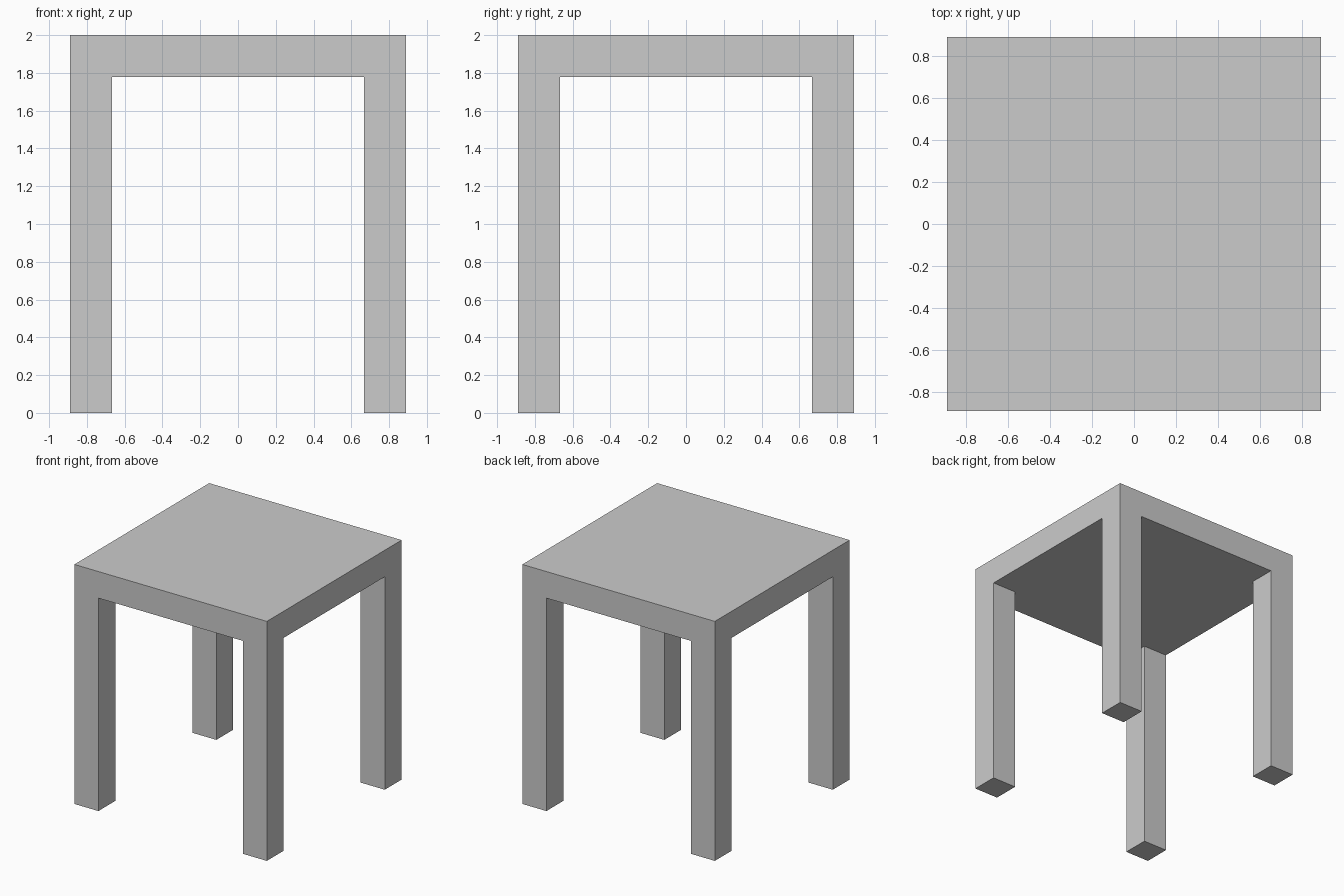
import bpy, bmesh
from mathutils import Matrix, Vector

if "Cube" in bpy.data.objects:
    bpy.data.objects.remove(bpy.data.objects["Cube"])

HALF = 0.889       # half width of the table
INNER = 0.667      # inner side of the legs
UNDER = 1.778      # underside of the top
TOP = 2.0

# table top slab
bm = bmesh.new()
bmesh.ops.create_cube(bm, size=1, matrix=Matrix.Translation((0, 0, (TOP + UNDER) / 2))
                      @ Matrix.Diagonal((2 * HALF, 2 * HALF, TOP - UNDER, 1)))

# cut lines that mark out the leg corners
for axis in (Vector((1, 0, 0)), Vector((0, 1, 0))):
    for side in (-1, 1):
        bmesh.ops.bisect_plane(bm, geom=bm.verts[:] + bm.edges[:] + bm.faces[:],
                               plane_co=axis * INNER * side, plane_no=axis)

# four legs pulled down from the corner faces of the underside
bm.normal_update()
corners = []
for f in bm.faces:
    c = f.calc_center_median()
    if f.normal.z < -0.9 and abs(c.x) > INNER and abs(c.y) > INNER:
        corners.append(f)
result = bmesh.ops.extrude_discrete_faces(bm, faces=corners)
for f in result["faces"]:
    bmesh.ops.translate(bm, verts=f.verts[:], vec=(0, 0, -UNDER))

# tidy: weld, then merge flat neighbouring faces
bmesh.ops.remove_doubles(bm, verts=bm.verts[:], dist=1e-5)
bmesh.ops.dissolve_limit(bm, angle_limit=0.01, verts=bm.verts[:], edges=bm.edges[:])
bmesh.ops.recalc_face_normals(bm, faces=bm.faces[:])

mesh = bpy.data.meshes.new("table")
bm.to_mesh(mesh)
bm.free()
bpy.context.collection.objects.link(bpy.data.objects.new("table", mesh))
